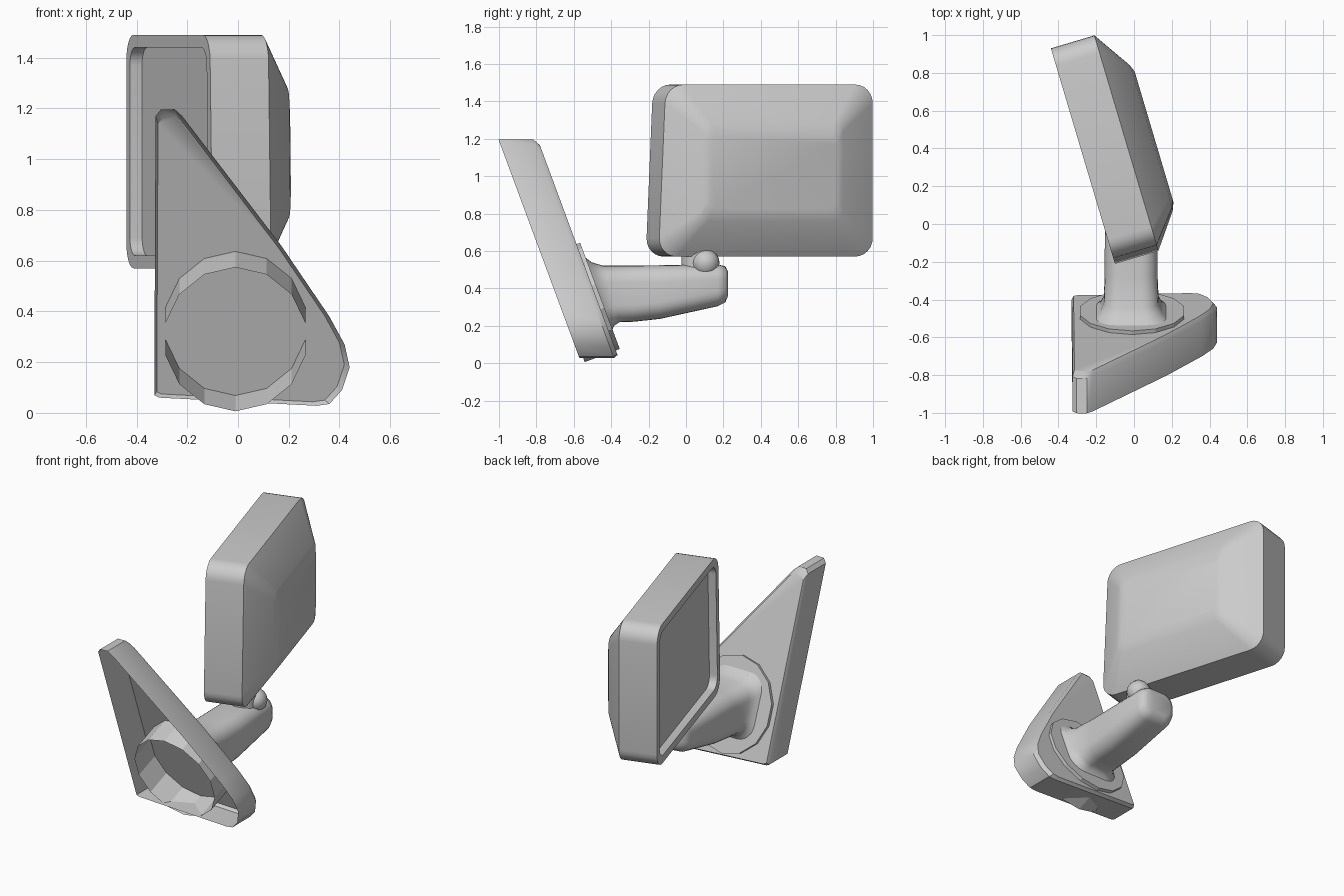
import bpy, bmesh, math
from mathutils import Vector

cube = bpy.data.objects.get("Cube")
if cube:
    bpy.data.objects.remove(cube, do_unlink=True)

grey = bpy.data.materials.new("plain_grey")
grey.use_nodes = True
COLOUR = (0.6, 0.6, 0.6, 1)
grey.diffuse_color = COLOUR
grey.node_tree.nodes["Principled BSDF"].inputs["Base Color"].default_value = COLOUR


def loft(name, rings, cap_start=True, cap_end=True, angle=35):
    """Skin a list of equal-length closed rings."""
    bm = bmesh.new()
    loops = [[bm.verts.new(p) for p in ring] for ring in rings]
    for a, b in zip(loops, loops[1:]):
        for i in range(len(a)):
            j = (i + 1) % len(a)
            bm.faces.new((a[i], a[j], b[j], b[i]))
    if cap_start:
        bm.faces.new(loops[0][::-1])
    if cap_end:
        bm.faces.new(loops[-1])
    bmesh.ops.recalc_face_normals(bm, faces=bm.faces)
    mesh = bpy.data.meshes.new(name)
    bm.to_mesh(mesh)
    bm.free()
    obj = bpy.data.objects.new(name, mesh)
    bpy.context.collection.objects.link(obj)
    mesh.materials.append(grey)
    bpy.ops.object.select_all(action='DESELECT')
    obj.select_set(True)
    bpy.context.view_layer.objects.active = obj
    bpy.ops.object.shade_smooth_by_angle(angle=math.radians(angle))
    return obj


def rounded_rect(a0, a1, b0, b1, r, seg=6):
    """Rounded rectangle outline as 2D points."""
    pts = []
    corners = ((a1 - r, b1 - r), (a0 + r, b1 - r), (a0 + r, b0 + r), (a1 - r, b0 + r))
    for k, (ca, cb) in enumerate(corners):
        for s in range(seg + 1):
            t = math.pi / 2 * (k + s / seg)
            pts.append((ca + r * math.cos(t), cb + r * math.sin(t)))
    return pts


# Mirror head: stacked rounded rectangles along its depth, near end leaning
ORIGIN = Vector((-0.44, 0.93, 0))
ALONG = Vector((0.285, -0.959, 0))
DEPTH = Vector((0.959, 0.285, 0))
LENGTH, LOW, HIGH = 1.194, 0.57, 1.49


def head_ring(inset, r, depth):
    left, right, low, high = inset
    ring = []
    for u, z in rounded_rect(left, LENGTH - right, LOW + low, HIGH - high, r):
        u -= 0.04 * (u / LENGTH) * (z - LOW) / (HIGH - LOW)
        ring.append(ORIGIN + ALONG * u + DEPTH * depth + Vector((0, 0, z)))
    return ring


loft("mirror_head", [
    head_ring((0.05,) * 4, 0.07, 0.05),
    head_ring((0.05,) * 4, 0.07, 0),
    head_ring((0,) * 4, 0.1, 0),
    head_ring((0,) * 4, 0.1, 0.24),
    head_ring((0.21, 0.18, 0.19, 0.2), 0.05, 0.375),
    head_ring((0.25, 0.22, 0.26, 0.28), 0.04, 0.39),
])

# Mounting plate: triangular shell, open at the front, leaning forward
outline = [(-.33, .07), (-.325, 1.17), (-.305, 1.195), (-.25, 1.197), (-.22, 1.17),
           (.17, .66), (.36, .38), (.42, .27), (.44, .18), (.41, .09), (.36, .035),
           (.31, .028), (-.31, .06)]


def plate_ring(scale, offset):
    ring = []
    for x, z in outline:
        x, z = -0.08 + (x + 0.08) * scale, 0.42 + (z - 0.42) * scale
        ring.append((x, -1.0 + (1.19 - z) * 0.37 + offset, z))
    return ring


loft("mounting_plate", [plate_ring(1, 0), plate_ring(1, 0.185), plate_ring(0.96, 0.21)],
     cap_start=False)

# Socket: many-sided open cup through the plate, square to its lean
AXIS = Vector((0, 0.937, 0.35))
UP = Vector((0, -0.35, 0.937))


def socket_ring(r, along):
    centre = Vector((-0.01, -0.46, 0.36)) + AXIS * along
    return [centre + Vector((r * math.cos(t), 0, 0)) + UP * (r * 1.07 * math.sin(t))
            for t in (math.tau * (i + 0.5) / 14 for i in range(14))]


loft("socket_cup", [socket_ring(0.283, -0.2), socket_ring(0.283, 0)], cap_start=False, angle=20)


# Arm: tapering rounded box, flared where it meets the socket
def arm_ring(y, half, low, high, r, shear=0):
    return [(x, y - shear * (z - 0.37), z)
            for x, z in rounded_rect(-0.015 - half, -0.015 + half, low, high, r)]


loft("arm", [
    arm_ring(-0.47, 0.19, 0.17, 0.57, 0.1, 0.37),
    arm_ring(-0.445, 0.165, 0.2, 0.54, 0.1, 0.35),
    arm_ring(-0.40, 0.145, 0.22, 0.522, 0.09, 0.3),
    arm_ring(-0.28, 0.14, 0.222, 0.522, 0.09),
    arm_ring(-0.14, 0.14, 0.237, 0.524, 0.09),
    arm_ring(0.17, 0.135, 0.305, 0.528, 0.08),
    arm_ring(0.21, 0.12, 0.325, 0.518, 0.07),
    arm_ring(0.225, 0.09, 0.36, 0.49, 0.05),
], angle=60)


# Pivot neck and rounded cap joining the arm to the head
def disc(x, y, r, z, n=24):
    return [(x + r * math.cos(math.tau * i / n), y + r * math.sin(math.tau * i / n), z)
            for i in range(n)]


loft("pivot_neck", [disc(0, 0.06, 0.085, z) for z in (0.45, 0.6)])
loft("pivot_cap", [disc(0.05, 0.105, 0.075 * math.cos(t), 0.535 + 0.075 * math.sin(t))
                   for t in (math.radians(a) for a in (-60, -30, 0, 20, 40, 60, 80))], angle=60)
